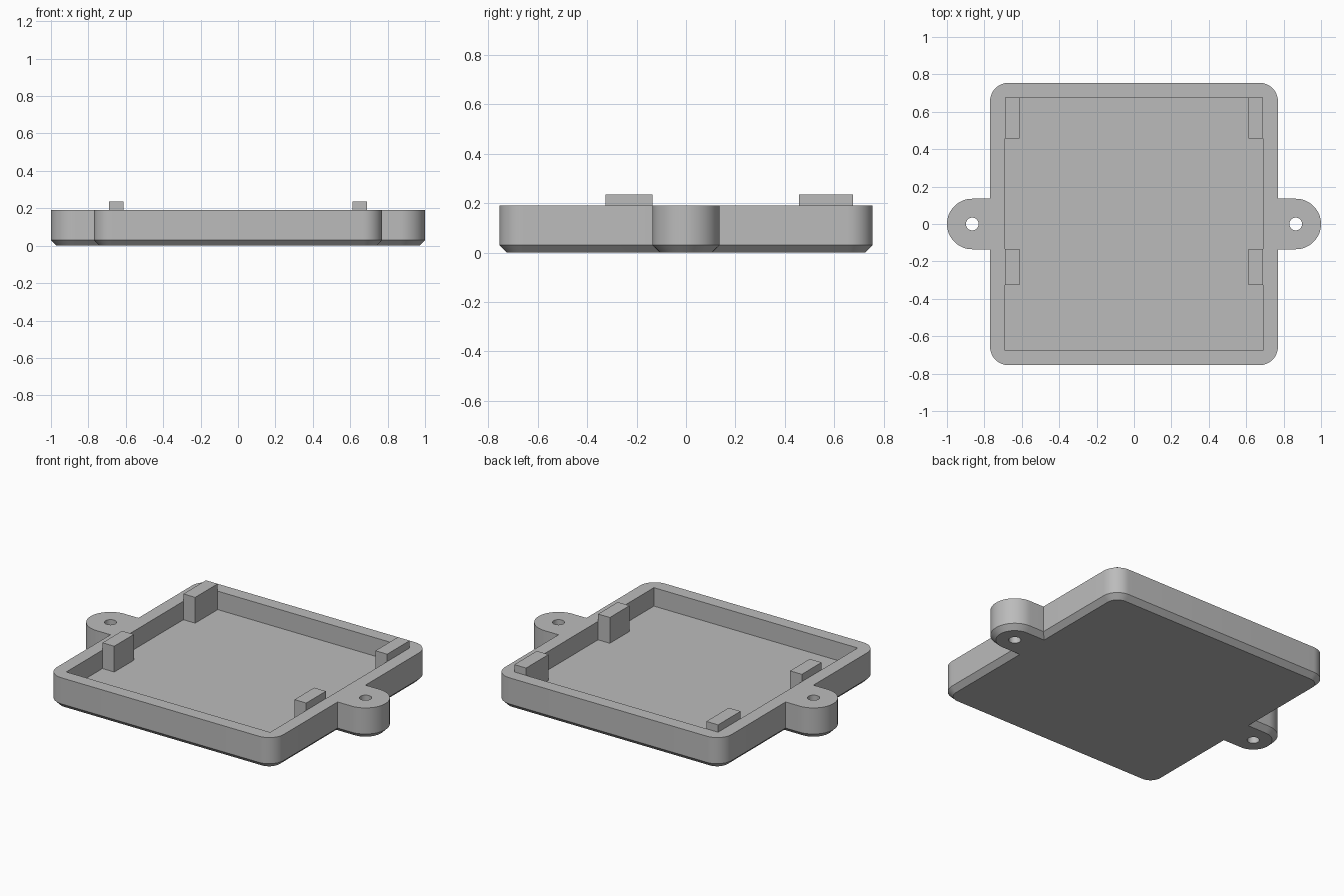
import bpy
import bmesh
import math

cube = bpy.data.objects.get("Cube")
if cube:
    bpy.data.objects.remove(cube, do_unlink=True)

WALL_TOP, FLOOR, BEVEL = 0.19, 0.077, 0.03
TRAY_X, TRAY_Y, CORNER = 0.77, 0.755, 0.10
CAVITY_X, CAVITY_Y = 0.691, 0.676
TAB_X, TAB_R, HOLE_R = 0.865, 0.135, 0.034
POST_TOP, POST_W = 0.235, 0.08

grey = bpy.data.materials.new("plastic_grey")
grey.use_nodes = True
colour = (0.5, 0.5, 0.5, 1)
grey.diffuse_color = colour
grey.node_tree.nodes["Principled BSDF"].inputs["Base Color"].default_value = colour


def arc(cx, cy, r, start, end, steps):
    """Points along an arc, angles in degrees."""
    angles = [math.radians(start + (end - start) * i / steps) for i in range(steps + 1)]
    return [(cx + r * math.cos(a), cy + r * math.sin(a)) for a in angles]


def loft(name, rings):
    """Closed solid from (outline, height) rings stacked upwards."""
    bm = bmesh.new()
    loops = [[bm.verts.new((x, y, z)) for x, y in pts] for pts, z in rings]
    n = len(loops[0])
    bm.faces.new(loops[0][::-1])
    bm.faces.new(loops[-1])
    for low, high in zip(loops, loops[1:]):
        for i in range(n):
            j = (i + 1) % n
            bm.faces.new((low[i], low[j], high[j], high[i]))
    bmesh.ops.recalc_face_normals(bm, faces=bm.faces)
    mesh = bpy.data.meshes.new(name)
    bm.to_mesh(mesh)
    bm.free()
    mesh.materials.append(grey)
    obj = bpy.data.objects.new(name, mesh)
    bpy.context.collection.objects.link(obj)
    return obj


def box(name, x0, x1, y0, y1, z0, z1):
    pts = [(x0, y0), (x1, y0), (x1, y1), (x0, y1)]
    return loft(name, [(pts, z0), (pts, z1)])


def chamfered(name, outline):
    """Upright solid with a chamfer round its bottom edge."""
    return loft(name, [(outline(BEVEL), 0), (outline(0), BEVEL), (outline(0), WALL_TOP)])


def tray_outline(inset):
    cx, cy = TRAY_X - CORNER, TRAY_Y - CORNER
    pts = []
    for k, (sx, sy) in enumerate([(1, 1), (-1, 1), (-1, -1), (1, -1)]):
        pts += arc(sx * cx, sy * cy, CORNER - inset, 90 * k, 90 * k + 90, 12)
    return pts


def tab_outline(side):
    def outline(inset):
        r = TAB_R - inset
        pts = [(0.4, -r)] + arc(TAB_X, 0, r, -90, 90, 32) + [(0.4, r)]
        return [(side * x, y) for x, y in pts]
    return outline


def combine(target, tool, operation):
    """Apply a boolean and remove the tool."""
    mod = target.modifiers.new(operation, 'BOOLEAN')
    mod.operation, mod.solver, mod.object = operation, 'EXACT', tool
    bpy.ops.object.select_all(action='DESELECT')
    bpy.context.view_layer.objects.active = target
    target.select_set(True)
    bpy.ops.object.modifier_apply(modifier=mod.name)
    bpy.data.objects.remove(tool, do_unlink=True)


# Tray with rounded corners and a mounting tab on each side
tray = chamfered("tray", tray_outline)
for side in (1, -1):
    combine(tray, chamfered("mounting_tab", tab_outline(side)), 'UNION')

# Hollow interior and screw holes
combine(tray, box("cavity", -CAVITY_X, CAVITY_X, -CAVITY_Y, CAVITY_Y, FLOOR, 0.4), 'DIFFERENCE')
for side in (1, -1):
    ring = arc(side * TAB_X, 0, HOLE_R, 0, 360, 32)[:-1]
    combine(tray, loft("screw_hole", [(ring, -0.1), (ring, 0.4)]), 'DIFFERENCE')

tray.select_set(True)
bpy.context.view_layer.objects.active = tray
bpy.ops.object.shade_smooth_by_angle(angle=math.radians(30))

# Four retaining posts standing on the floor against the side walls
for side, x0 in (("left", CAVITY_X - POST_W), ("right", -CAVITY_X)):
    for place, y0, y1 in (("back", 0.458, CAVITY_Y), ("front", -0.326, -0.135)):
        box(f"{side}_{place}_post", x0, x0 + POST_W, y0, y1, FLOOR, POST_TOP)
